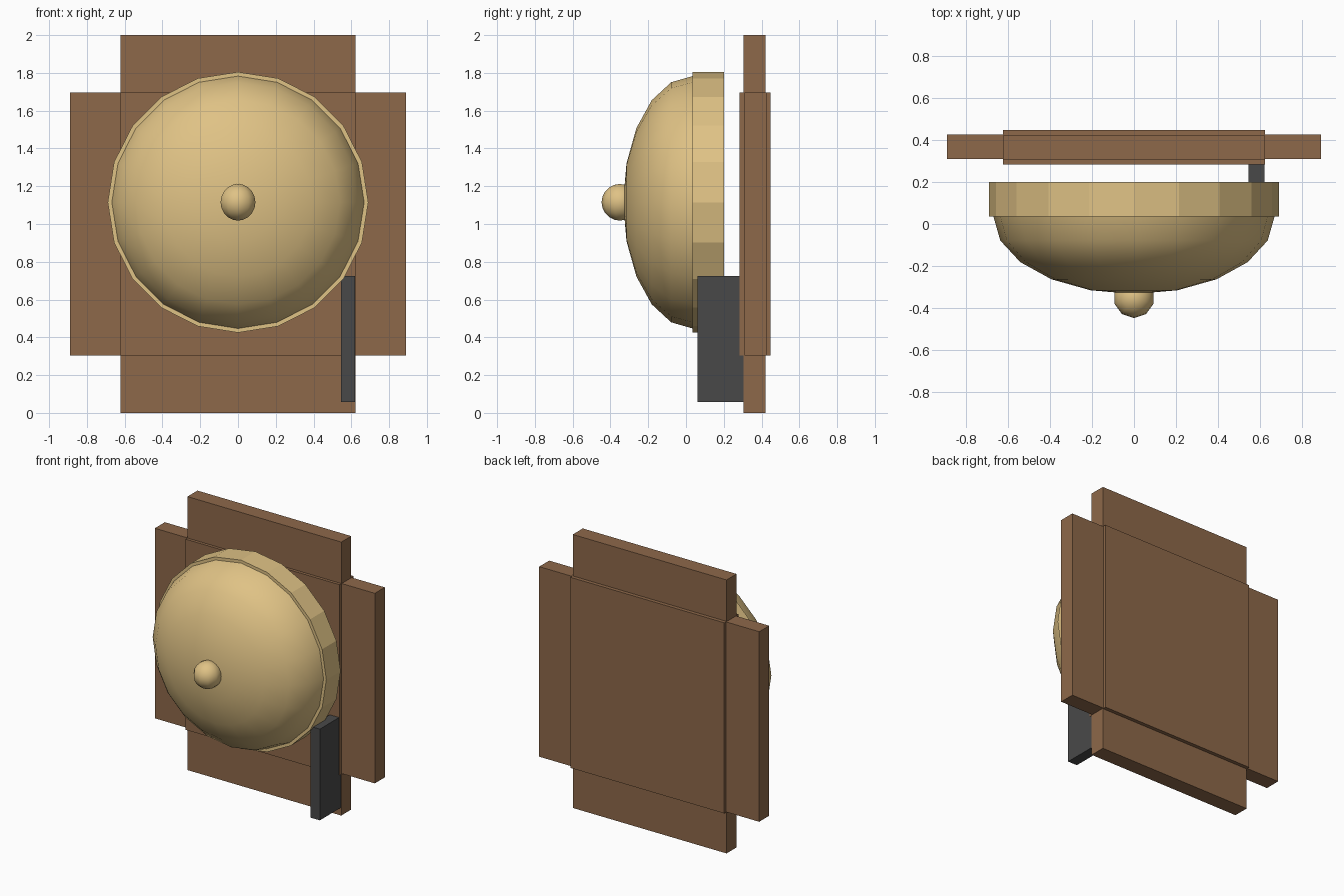
import bpy, bmesh, math
from mathutils import Matrix

if "Cube" in bpy.data.objects:
    bpy.data.objects.remove(bpy.data.objects["Cube"])

def material(name, rgb):
    m = bpy.data.materials.new(name)
    m.diffuse_color = (*rgb, 1)
    m.use_nodes = True
    m.node_tree.nodes["Principled BSDF"].inputs["Base Color"].default_value = m.diffuse_color
    return m

wood = material("wood", (0.27, 0.14, 0.068))
brass = material("brass", (0.74, 0.54, 0.235))
iron = material("iron", (0.066, 0.066, 0.066))

def add_object(name, verts, faces, mat, smooth=False):
    mesh = bpy.data.meshes.new(name)
    mesh.from_pydata(verts, [], faces)
    mesh.materials.append(mat)
    for p in mesh.polygons:
        p.use_smooth = smooth
    ob = bpy.data.objects.new(name, mesh)
    bpy.context.collection.objects.link(ob)
    return ob

def box(name, x, y, z, mat):
    verts = [(a, b, c) for a in x for b in y for c in z]
    faces = [(0, 1, 3, 2), (4, 6, 7, 5), (0, 4, 5, 1),
             (2, 3, 7, 6), (0, 2, 6, 4), (1, 5, 7, 3)]
    return add_object(name, verts, faces, mat)

def lathe(name, profile, sides, mat, matrix, smooth=False, caps=False):
    """Spin (radius, height) pairs, listed bottom to top, about local z."""
    verts = [(r * math.sin(2 * math.pi * i / sides), -r * math.cos(2 * math.pi * i / sides), h)
             for r, h in profile for i in range(sides)]
    n = len(profile)
    faces = [(k * sides + i, k * sides + (i + 1) % sides,
              (k + 1) * sides + (i + 1) % sides, (k + 1) * sides + i)
             for k in range(n - 1) for i in range(sides)]
    if caps:
        faces.append(tuple(reversed(range(sides))))
        faces.append(tuple(range((n - 1) * sides, n * sides)))
    ob = add_object(name, verts, faces, mat, smooth)
    ob.data.transform(matrix)
    # merge the rings that collapse to a pole
    bm = bmesh.new()
    bm.from_mesh(ob.data)
    bmesh.ops.remove_doubles(bm, verts=bm.verts, dist=1e-5)
    bm.to_mesh(ob.data)
    bm.free()
    return ob

# wooden backboard: tall board, wide board and thicker centre block
box("tall_board", (-0.622, 0.622), (0.305, 0.42), (0, 2), wood)
box("wide_board", (-0.89, 0.89), (0.31, 0.425), (0.305, 1.695), wood)
box("centre_block", (-0.622, 0.622), (0.283, 0.447), (0.303, 1.697), wood)

# bell: rim band and dome, spun about the front-back axis
CZ = 1.115
forward = Matrix.Translation((0, 0.035, CZ)) @ Matrix.Rotation(math.pi / 2, 4, 'X')
lathe("bell_rim", [(0.69, -0.165), (0.69, 0)], 20, brass, forward, caps=True)
dome = [(0.668 * math.cos(math.radians(18 * k)), 0.368 * math.sin(math.radians(18 * k)))
        for k in range(6)]
lathe("bell_dome", dome, 20, brass, forward, smooth=True)

# round knob at the middle of the dome
knob = [(0.097 * math.sin(math.pi * k / 10), -0.097 * math.cos(math.pi * k / 10))
        for k in range(11)]
lathe("knob", knob, 10, brass, Matrix.Translation((0, -0.35, CZ)), smooth=True)

# dark striker arm on the right
box("striker_arm", (0.545, 0.62), (0.06, 0.31), (0.058, 0.725), iron)
